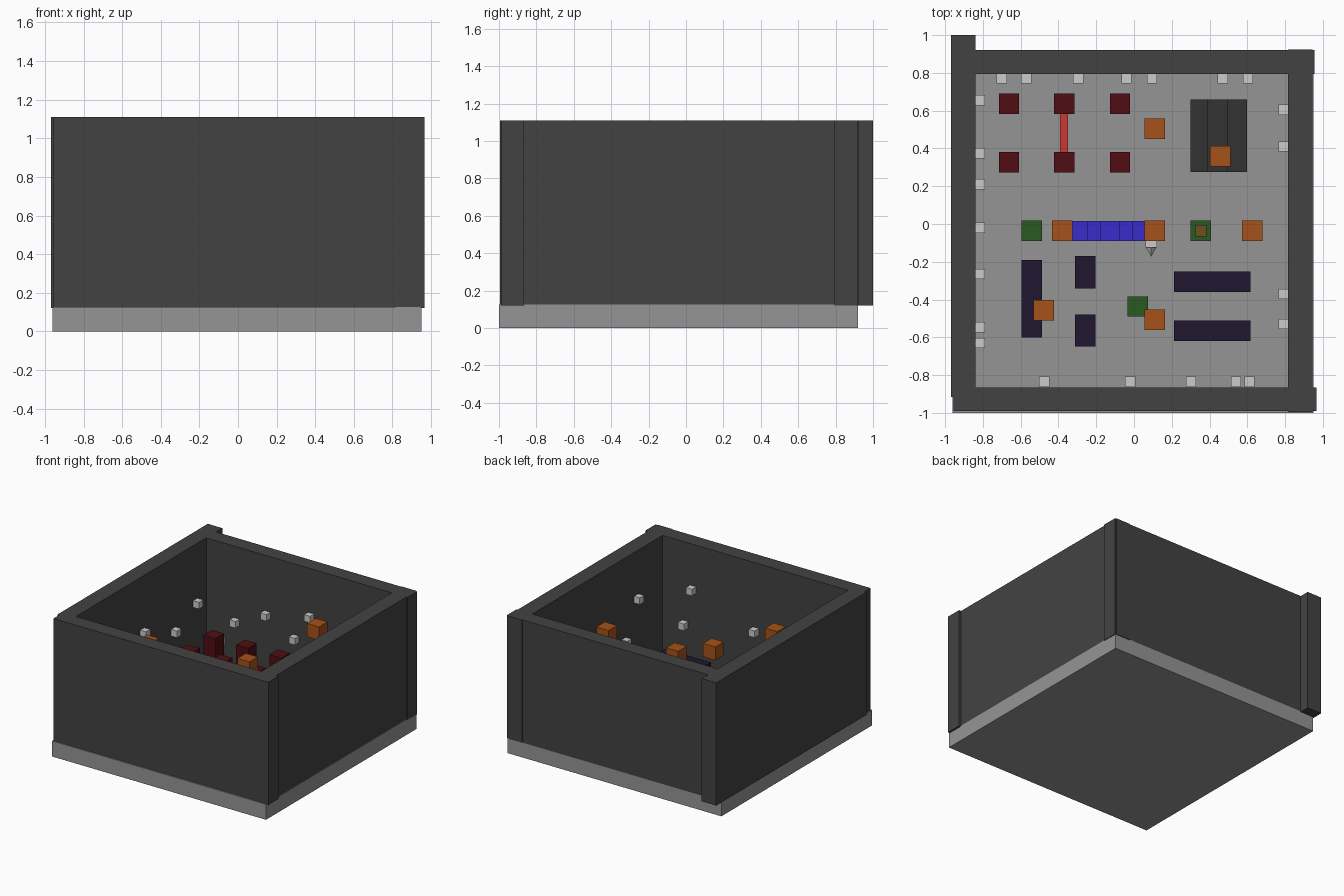
import bpy
from math import pi


def material(name, r, g, b):
    m = bpy.data.materials.new(name)
    m.diffuse_color = (r, g, b, 1)
    return m


FLOOR = material("floor_grey", 0.30, 0.30, 0.30)
WALL = material("wall_grey", 0.055, 0.055, 0.055)
STEP = material("step_grey", 0.032, 0.032, 0.032)
MAROON = material("maroon", 0.08, 0.004, 0.006)
RED = material("red", 0.60, 0.04, 0.035)
ORANGE = material("orange", 0.38, 0.085, 0.01)
GREEN = material("green", 0.022, 0.10, 0.016)
BLUE = material("blue", 0.04, 0.025, 0.60)
PURPLE = material("purple", 0.014, 0.008, 0.028)
BROWN = material("brown", 0.15, 0.08, 0.012)


def box(name, x, y, z, mat=None):
    """Box from (min, max) pairs."""
    bpy.ops.mesh.primitive_cube_add(
        size=1, location=[(a + b) / 2 for a, b in (x, y, z)])
    o = bpy.context.object
    o.name = name
    o.scale = [b - a for a, b in (x, y, z)]
    bpy.ops.object.transform_apply(location=False, rotation=False, scale=True)
    if mat:
        o.data.materials.append(mat)
    return o


def block(name, x, y, top, size, mat=None, bottom=None):
    """Square block centred on x, y; a cube unless a bottom is given."""
    h = size / 2
    z0 = top - size if bottom is None else bottom
    return box(name, (x - h, x + h), (y - h, y + h), (z0, top), mat)


G = 0.125   # floor level
H = 1.11    # wall top
S = 0.108   # common block width

# Floor slab and slightly offset walls
box("floor", (-0.96, 0.95), (-1.0, 0.92), (0, G), FLOOR)
box("left_wall", (-0.97, -0.84), (-0.915, 1.0), (0.12, H), WALL)
box("right_wall", (0.815, 0.945), (-0.995, 0.925), (0.12, H), WALL)
box("back_wall", (-0.965, 0.955), (0.795, 0.92), (0.12, H), WALL)
box("front_wall", (-0.955, 0.965), (-0.99, -0.865), (0.12, H), WALL)

# Two rows of pillars, with a beam across the middle pair
for x in (-0.662, -0.37, -0.074):
    for y in (0.327, 0.636):
        block("pillar", x, y, 0.44, S, MAROON, G)
box("beam", (-0.393, -0.35), (0.38, 0.583), (0.25, 0.295), RED)

# Dark steps
for i, (a, b) in enumerate(((0.30, 0.387), (0.387, 0.492), (0.492, 0.597))):
    box("dark_step", (a, b), (0.275, 0.66), (G, 0.23 + 0.1 * i), STEP)

# Blue stair between two orange blocks
edges = (-0.325, -0.25, -0.18, -0.08, -0.01, 0.055)
for i in range(5):
    box("blue_step", (edges[i], edges[i + 1]), (-0.09, 0.017),
        (G, 0.23 + 0.045 * i), BLUE)

# Low partitions
for x, y in (((-0.595, -0.488), (-0.60, -0.19)),
             ((-0.312, -0.205), (-0.342, -0.17)),
             ((-0.312, -0.205), (-0.648, -0.478)),
             ((0.212, 0.617), (-0.36, -0.252)),
             ((0.212, 0.617), (-0.62, -0.512))):
    box("partition", x, y, (G, 0.34), PURPLE)

# Floating orange blocks: x, y, top
for x, y, top in ((0.11, 0.505, 0.40), (0.457, 0.358, 0.94),
                  (-0.38, -0.035, 0.48), (0.11, -0.035, 0.715),
                  (0.626, -0.035, 0.50), (-0.478, -0.457, 0.87),
                  (0.11, -0.507, 0.57)):
    block("floating_block", x, y, top, S, ORANGE)

# Green blocks, one with a small cap
for x, y in ((-0.542, -0.035), (0.353, -0.035), (0.02, -0.437)):
    block("green_block", x, y, G + S, S, GREEN)
block("green_block_cap", 0.355, -0.035, G + S + 0.06, 0.06, BROWN)

# Wall studs: position along wall, height
studs = [(-0.815, y, z) for y, z in (
    (0.655, 0.64), (0.375, 0.515), (0.21, 0.30), (-0.02, 0.66),
    (-0.265, 0.45), (-0.547, 0.60), (-0.63, 0.35))]
studs += [(0.792, y, z) for y, z in (
    (0.605, 0.50), (0.41, 0.40), (-0.37, 0.44), (-0.53, 0.73))]
studs += [(x, 0.772, z) for x, z in (
    (-0.70, 0.32), (-0.57, 0.506), (-0.295, 0.636), (-0.04, 0.512),
    (0.095, 0.726), (0.47, 0.50), (0.603, 0.60))]
studs += [(x, -0.835, z) for x, z in (
    (-0.475, 0.45), (-0.02, 0.563), (0.302, 0.32), (0.54, 0.75),
    (0.612, 0.45))]
for x, y, z in studs:
    block("wall_stud", x, y, z + 0.027, 0.054)

# Small pointer: cube with a four-sided cone facing front
block("pointer_body", 0.091, -0.095, 0.33, 0.06)
bpy.ops.mesh.primitive_cone_add(vertices=4, radius1=0.027, radius2=0, depth=0.048,
                                location=(0.091, -0.149, 0.30),
                                rotation=(pi / 2, 0, 0))
bpy.context.object.name = "pointer_tip"
